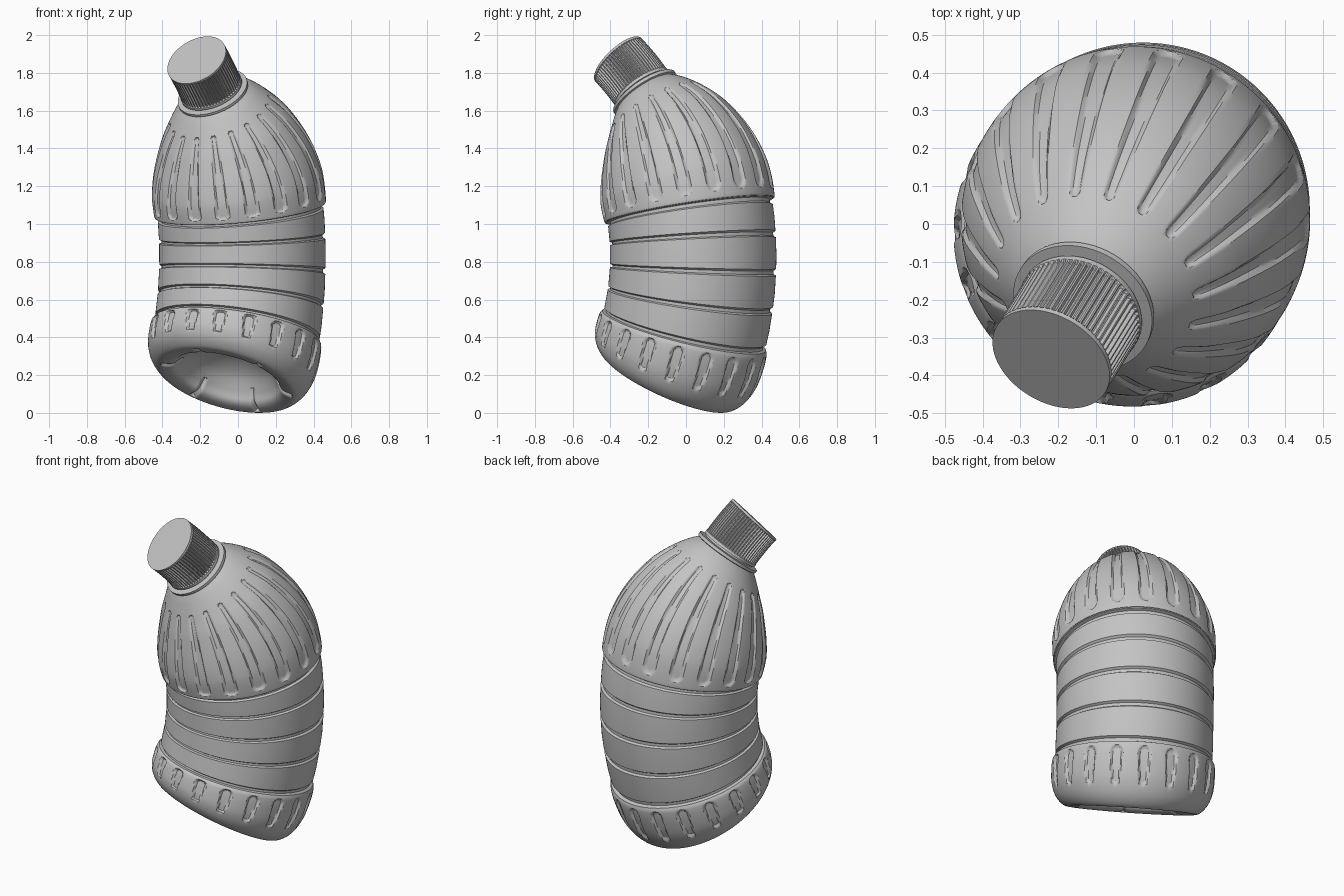
import bpy, bmesh, math
from mathutils import Vector

if "Cube" in bpy.data.objects:
    bpy.data.objects.remove(bpy.data.objects["Cube"], do_unlink=True)

# Bend of the whole bottle: arc radius, arc centre offset, level of the middle
BEND, SHIFT, MIDDLE = 1.4, -0.045, 0.827
LEAN = Vector((-0.523, -0.852, 0))
SIDE = Vector((0.852, -0.523, 0))
FLUTES = 18

grey = bpy.data.materials.new("light_grey_plastic")
grey.use_nodes = True
grey.diffuse_color = (0.55, 0.55, 0.55, 1)
grey.node_tree.nodes["Principled BSDF"].inputs["Base Color"].default_value = (0.55, 0.55, 0.55, 1)


def bend(r, s, phi):
    """Point at radius r, height s along the axis, angle phi, on the bent axis."""
    dist = BEND - r * math.cos(phi)
    t = s / BEND
    lean = SHIFT + BEND - dist * math.cos(t)
    return LEAN * lean + SIDE * (r * math.sin(phi)) + Vector((0, 0, MIDDLE + dist * math.sin(t)))


def smooth(points, n):
    """Catmull-Rom curve through the profile points."""
    p = [Vector(q) for q in points]
    p = [2 * p[0] - p[1]] + p + [2 * p[-1] - p[-2]]
    out = []
    for a, b, c, d in zip(p, p[1:], p[2:], p[3:]):
        for i in range(n):
            t = i / n
            out.append(0.5 * (2 * b + (c - a) * t + (2 * a - 5 * b + 4 * c - d) * t * t
                              + (3 * b - a - 3 * c + d) * t ** 3))
    return [tuple(q) for q in out] + [tuple(points[-1])]


def lathe(name, profile, columns, relief=None):
    """Spin a profile of (radius, height), shape it with relief, then bend it."""
    bm = bmesh.new()
    rows = []
    for r, s in profile:
        row = []
        for i in range(columns):
            phi = 2 * math.pi * i / columns
            rr, ss = relief(r, s, phi, i) if relief else (r, s)
            row.append(bm.verts.new(bend(rr, ss, phi)))
        rows.append(row)
    for low, high in zip(rows, rows[1:]):
        for i in range(columns):
            j = (i + 1) % columns
            bm.faces.new((low[i], low[j], high[j], high[i]))
    bmesh.ops.remove_doubles(bm, verts=bm.verts, dist=0.00001)
    bmesh.ops.recalc_face_normals(bm, faces=bm.faces)
    mesh = bpy.data.meshes.new(name)
    bm.to_mesh(mesh)
    bm.free()
    mesh.materials.append(grey)
    obj = bpy.data.objects.new(name, mesh)
    bpy.context.collection.objects.link(obj)
    bpy.ops.object.select_all(action="DESELECT")
    obj.select_set(True)
    bpy.context.view_layer.objects.active = obj
    bpy.ops.object.shade_smooth_by_angle(angle=math.radians(32))
    return obj


def slot(r, s, phi, start, end, w_start, w_end, depth):
    """Depth of a round-ended tapering slot, repeated around the axis."""
    step = 2 * math.pi / FLUTES
    across = ((phi + step / 2) % step - step / 2) * r
    t = min(max((s - start) / (end - start), 0), 1)
    past = max(start - s, s - end, 0)
    inside = w_start + (w_end - w_start) * t - math.hypot(across, past)
    k = min(max(inside / 0.011, 0), 1)
    return depth * k * k * (3 - 2 * k)


def body_relief(r, s, phi, i):
    if s > 0.25:                          # long shoulder flutes
        r -= slot(r, s, phi, 0.32, 0.81, 0.04, 0.018, 0.013)
    elif s < -0.39 and r > 0.39:          # short slots in the base cup
        r -= slot(r, s, phi, -0.56, -0.45, 0.026, 0.038, 0.014)
    elif s < -0.6 and 0.25 < r < 0.36:    # notches in the foot ring
        a = abs((phi + math.pi / 6) % (math.pi / 3) - math.pi / 6)
        s += 0.018 * max(0, 1 - a / 0.06)
    return r, s


# Body: hollow underside and base cup, four bands, fluted shoulder
body = smooth([(0, -0.5), (0.1, -0.51), (0.2, -0.56), (0.265, -0.625), (0.295, -0.665),
               (0.335, -0.679), (0.38, -0.676), (0.425, -0.63), (0.452, -0.56),
               (0.459, -0.48), (0.456, -0.42), (0.446, -0.397)], 7)
for k in range(4):
    s = -0.395 + 0.16 * k
    body += [(0.427, s + 0.002), (0.427, s + 0.016), (0.44, s + 0.024),
             (0.441, s + 0.08), (0.44, s + (0.135 if k == 3 else 0.156))]
body += [(0.427, 0.227), (0.427, 0.243)]
body += smooth([(0.446, 0.246), (0.457, 0.265), (0.456, 0.4), (0.42, 0.55), (0.355, 0.7),
                (0.29, 0.8), (0.225, 0.88), (0.178, 0.925)], 13)
lathe("bottle_body", body, FLUTES * 20, body_relief)

# Neck with its collar
lathe("neck_collar", [(0.15, 0.9), (0.18, 0.92), (0.194, 0.925), (0.194, 0.941),
                      (0.155, 0.943), (0.155, 0.965)], 64)


# Screw cap with a knurled side
def knurl(r, s, phi, i):
    ridged = 0.972 < s < 1.16 and r > 0.16
    return (r - 0.009 if ridged and i % 4 > 1 else r), s


cap = [(0, 0.953), (0.17, 0.953), (0.17, 0.968), (0.168, 0.973)]
cap += [(0.168, 0.973 + 0.031 * k) for k in range(1, 7)]
cap += [(0.168, 1.162), (0.168, 1.174), (0, 1.174)]
lathe("screw_cap", cap, 240, knurl)
